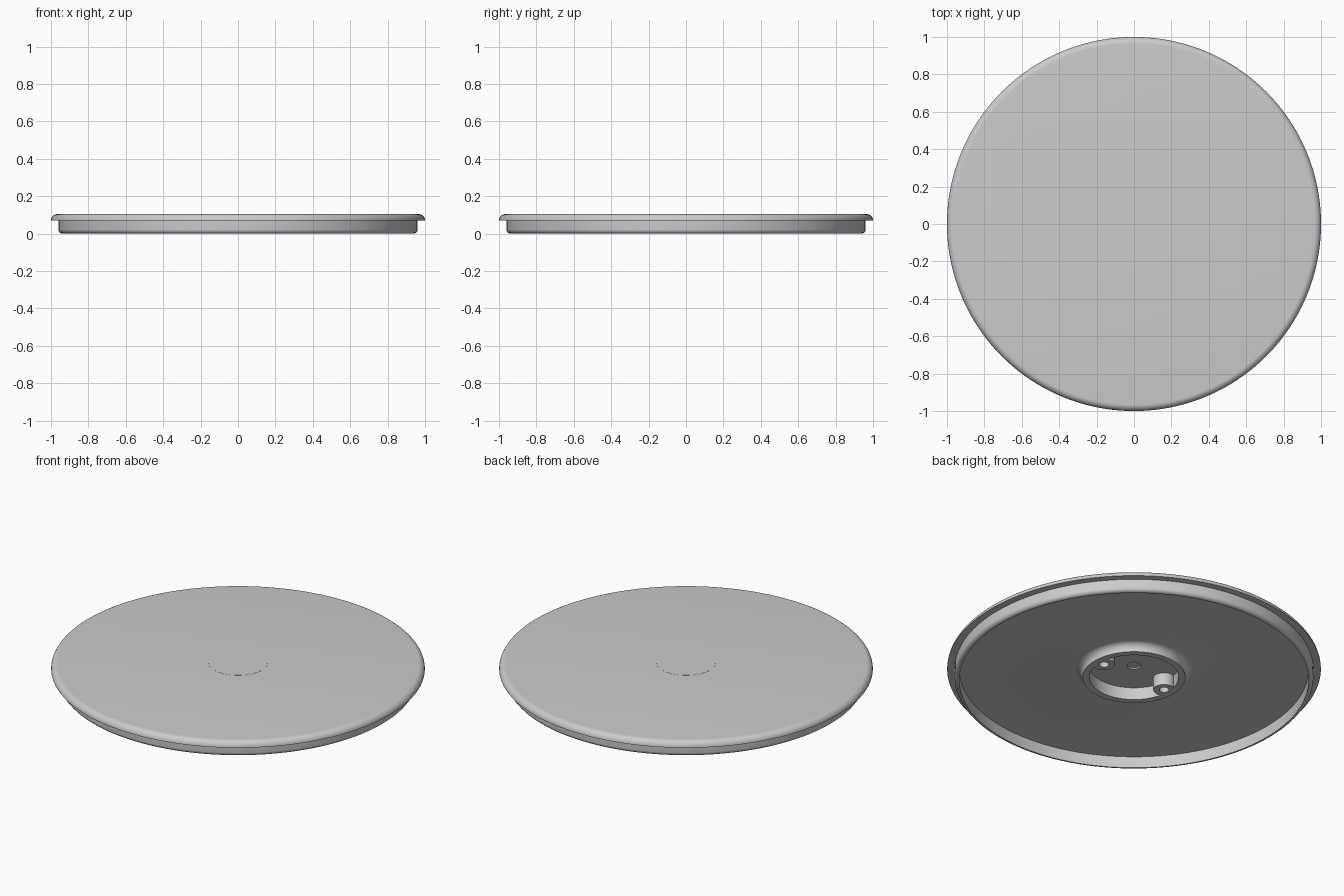
import bpy, bmesh, math

if "Cube" in bpy.data.objects:
    bpy.data.objects.remove(bpy.data.objects["Cube"], do_unlink=True)

GREY = (0.6, 0.6, 0.6, 1)
mat = bpy.data.materials.new("plain grey")
mat.use_nodes = True
mat.diffuse_color = GREY
mat.node_tree.nodes["Principled BSDF"].inputs["Base Color"].default_value = GREY


def arc(cx, cz, rad, start, end, steps=8):
    """Profile points along a fillet, angles in degrees."""
    angles = [math.radians(start + (end - start) * i / steps) for i in range(steps + 1)]
    return [(cx + rad * math.cos(a), cz + rad * math.sin(a)) for a in angles]


def lathe(name, profile, segments, location=(0, 0, 0)):
    """Revolve an (r, z) profile about the z axis."""
    bm = bmesh.new()
    verts = [bm.verts.new((r, 0, z)) for r, z in profile]
    edges = [bm.edges.new(pair) for pair in zip(verts, verts[1:])]
    bmesh.ops.spin(bm, geom=verts + edges, axis=(0, 0, 1), cent=(0, 0, 0),
                   angle=math.tau, steps=segments, use_merge=True)
    bmesh.ops.remove_doubles(bm, verts=bm.verts, dist=1e-5)
    bmesh.ops.recalc_face_normals(bm, faces=bm.faces)
    mesh = bpy.data.meshes.new(name)
    bm.to_mesh(mesh)
    bm.free()
    mesh.materials.append(mat)
    obj = bpy.data.objects.new(name, mesh)
    obj.location = location
    bpy.context.collection.objects.link(obj)
    bpy.ops.object.select_all(action="DESELECT")
    obj.select_set(True)
    bpy.context.view_layer.objects.active = obj
    bpy.ops.object.shade_smooth_by_angle(angle=math.radians(30))
    return obj


TOP, LIP, FLOOR, BOSS, POCKET = 0.105, 0.07, 0.067, 0.0185, 0.091

# Lid: rounded lip, skirt, hollow underside, filleted boss, pocket and centre dimple
profile = [(0, TOP)]
profile += arc(0.965, LIP, 0.035, 90, 0)
profile += [(0.96, LIP)]
profile += arc(0.938, 0.022, 0.022, 0, -90)
profile += [(0.935, 0), (0.935, FLOOR)]
profile += arc(0.315, FLOOR - 0.04, 0.04, 90, 180)
profile += [(0.275, BOSS), (0.238, BOSS), (0.238, POCKET),
            (0.037, POCKET), (0.037, POCKET + 0.008), (0, POCKET + 0.008)]
lathe("lid", profile, 160)

# Flush round inlay on the top face
lathe("top_inlay", [(0, TOP + 0.0005), (0.157, TOP + 0.0005), (0.157, TOP - 0.002)], 96)

# Hollow screw posts merging into the boss wall
for side, x in (("left", 0.21), ("right", -0.21)):
    lathe(side + "_screw_post",
          [(0.058, POCKET), (0.058, BOSS + 0.0005), (0.026, BOSS + 0.0005),
           (0.026, POCKET - 0.01), (0, POCKET - 0.01)], 40, (x, 0, 0))
